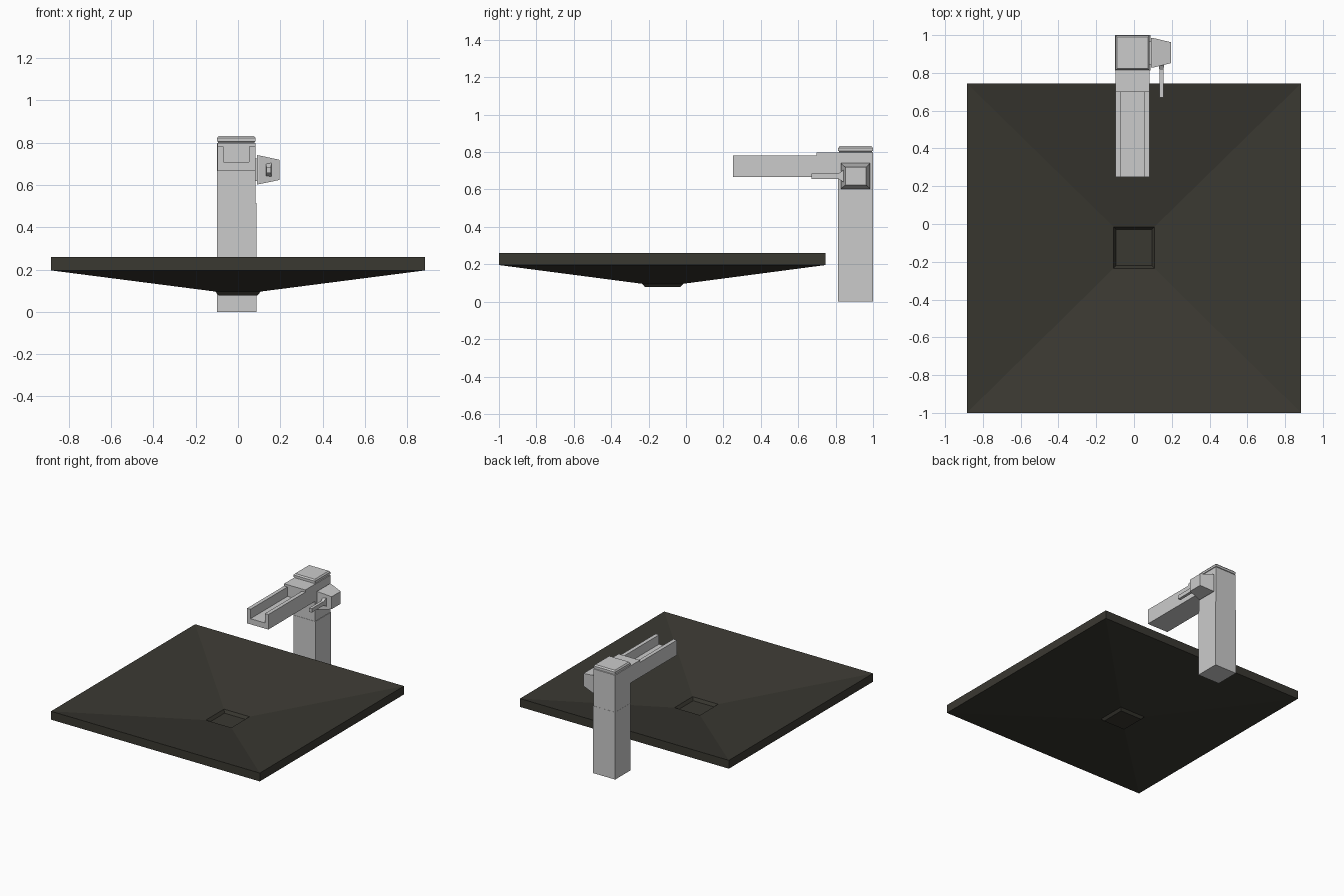
import bpy, bmesh

if "Cube" in bpy.data.objects:
    bpy.data.objects.remove(bpy.data.objects["Cube"])

def finish(bm, name, mat=None):
    bmesh.ops.recalc_face_normals(bm, faces=bm.faces)
    me = bpy.data.meshes.new(name)
    bm.to_mesh(me)
    bm.free()
    ob = bpy.data.objects.new(name, me)
    bpy.context.collection.objects.link(ob)
    if mat:
        me.materials.append(mat)
    return ob

def loft(name, rings, mat=None):
    """Bridge successive closed rings and cap both ends."""
    bm = bmesh.new()
    vs = [[bm.verts.new(p) for p in r] for r in rings]
    for a, b in zip(vs, vs[1:]):
        n = len(a)
        for i in range(n):
            bm.faces.new((a[i], a[(i + 1) % n], b[(i + 1) % n], b[i]))
    bm.faces.new(vs[0])
    bm.faces.new(vs[-1])
    return finish(bm, name, mat)

def rect_z(x0, x1, y0, y1, z, inset=0):
    x0, x1, y0, y1 = x0 + inset, x1 - inset, y0 + inset, y1 - inset
    return [(x0, y0, z), (x1, y0, z), (x1, y1, z), (x0, y1, z)]

def rect_x(x, y0, y1, z0, z1):
    return [(x, y0, z0), (x, y1, z0), (x, y1, z1), (x, y0, z1)]

def rect_y(y, x0, x1, z0, z1):
    return [(x0, y, z0), (x1, y, z0), (x1, y, z1), (x0, y, z1)]

dark = bpy.data.materials.new("dark_stone")
dark.diffuse_color = (0.042, 0.040, 0.031, 1)
dark.use_nodes = True
dark.node_tree.nodes["Principled BSDF"].inputs["Base Color"].default_value = dark.diffuse_color

# Basin: shallow square funnel with rim and recessed drain
rim = (-0.885, 0.885, -1.0, 0.745)
drain = (-0.108, 0.108, -0.235, -0.015)
loft("basin", [
    rect_z(*drain, 0.078, 0.016),
    rect_z(*drain, 0.096),
    rect_z(*rim, 0.196),
    rect_z(*rim, 0.26),
    rect_z(*drain, 0.108),
    rect_z(*drain, 0.086, 0.014),
], dark)

# Faucet post: lower sleeve, upper body with bevelled cap
loft("faucet_base", [rect_z(-0.1, 0.087, 0.812, 1.0, z) for z in (0, 0.515)])
post = (-0.099, 0.083, 0.814, 0.999)
loft("faucet_body", [
    rect_z(*post, 0.515), rect_z(*post, 0.798),
    rect_z(*post, 0.800, 0.005), rect_z(*post, 0.804, 0.005),
    rect_z(*post, 0.806), rect_z(*post, 0.822), rect_z(*post, 0.832, 0.008),
])

# Spout: closed block, then an open U channel
loft("spout_block", [rect_y(y, -0.098, 0.082, 0.667, 0.799) for y in (0.698, 0.83)])
channel = [(-0.098, 0.667), (0.082, 0.667), (0.082, 0.782), (0.053, 0.782),
           (0.053, 0.71), (-0.069, 0.71), (-0.069, 0.782), (-0.098, 0.782)]
loft("spout_channel", [[(x, y, z) for x, z in channel] for y in (0.25, 0.70)])

# Handle: tapered knob on a short neck, with flared lever
loft("handle_neck", [rect_x(x, 0.845, 0.965, 0.62, 0.725) for x in (0.07, 0.1)])
loft("handle_knob", [
    rect_x(0.09, 0.830, 0.985, 0.603, 0.741),
    rect_x(0.10, 0.828, 0.985, 0.604, 0.740),
    rect_x(0.197, 0.852, 0.962, 0.624, 0.719),
])
loft("handle_lever", [
    rect_y(0.67, 0.134, 0.156, 0.656, 0.686),
    rect_y(0.815, 0.134, 0.156, 0.656, 0.686),
    rect_y(0.850, 0.132, 0.160, 0.635, 0.709),
])
